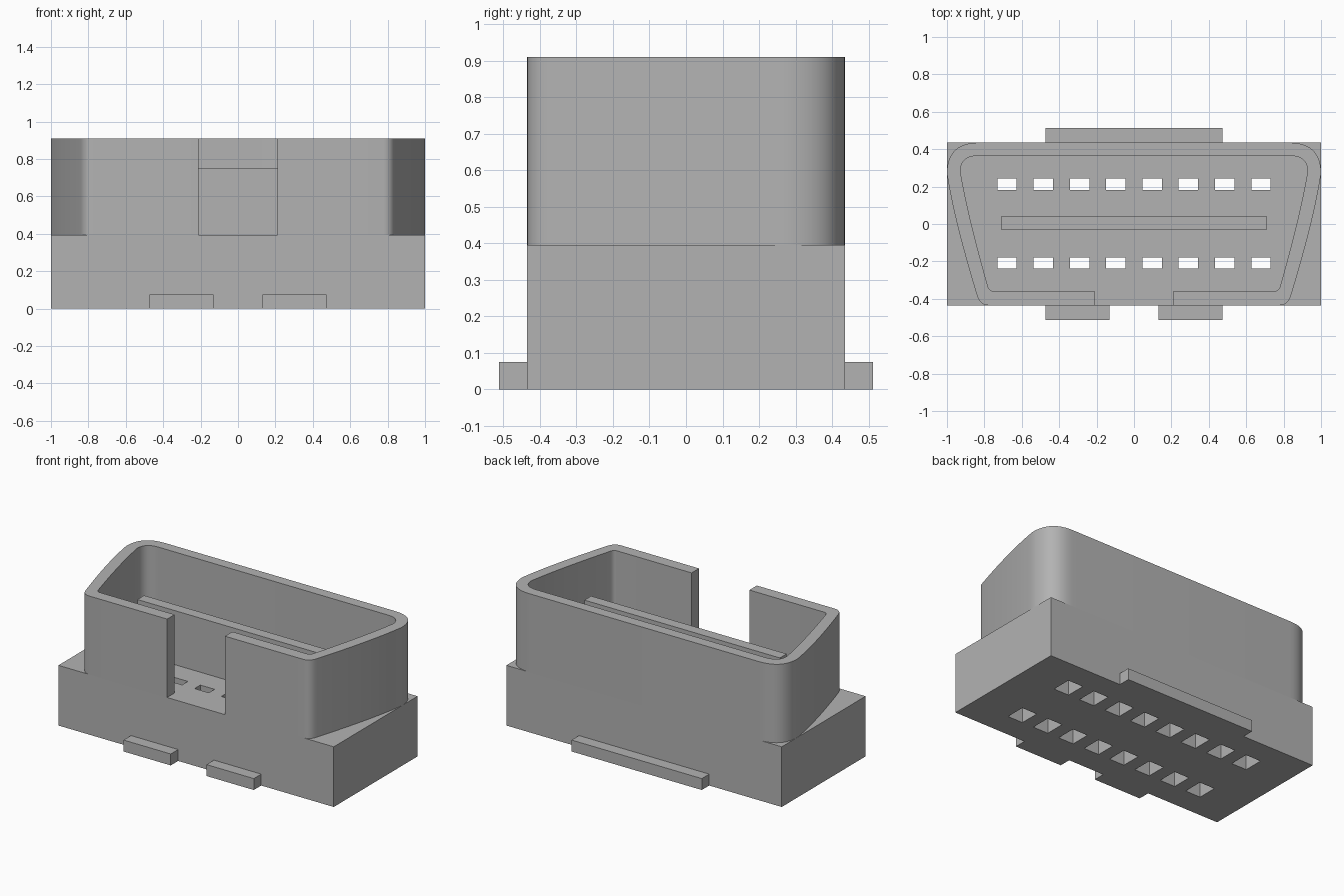
import bpy
import bmesh
from mathutils import Matrix, Vector

cube = bpy.data.objects.get("Cube")
if cube:
    bpy.data.objects.remove(cube, do_unlink=True)

grey = bpy.data.materials.new("grey plastic")
grey.use_nodes = True
grey.diffuse_color = (0.45, 0.45, 0.45, 1)
grey.node_tree.nodes["Principled BSDF"].inputs["Base Color"].default_value = (0.45, 0.45, 0.45, 1)


def add_object(name, bm):
    bmesh.ops.recalc_face_normals(bm, faces=bm.faces)
    mesh = bpy.data.meshes.new(name)
    bm.to_mesh(mesh)
    bm.free()
    mesh.materials.append(grey)
    obj = bpy.data.objects.new(name, mesh)
    bpy.context.collection.objects.link(obj)
    return obj


def boxes(name, bounds):
    """One object made of boxes, each given by its low and high corner."""
    bm = bmesh.new()
    for low, high in bounds:
        low, high = Vector(low), Vector(high)
        size = Matrix.Diagonal((*(high - low), 1))
        bmesh.ops.create_cube(bm, size=1, matrix=Matrix.Translation((low + high) / 2) @ size)
    return add_object(name, bm)


def bend(a, b, c, steps):
    """Points on a quadratic curve from a to c, pulled towards b."""
    a, b, c = Vector(a), Vector(b), Vector(c)
    ts = [i / steps for i in range(steps + 1)]
    return [a * (1 - t) ** 2 + b * 2 * t * (1 - t) + c * t * t for t in ts]


def mirrored(points):
    return [Vector((-p.x, p.y)) for p in points]


HALF_DEPTH = 0.435
FLOOR = 0.395
TOP = 0.91

# Base block with two rows of stepped terminal holes
base = boxes("base", [((-1, -HALF_DEPTH, 0), (1, HALF_DEPTH, FLOOR))])


def hole_cutter(name, half_x, half_y, low, high):
    centres = [((i - 3.5) * 0.194, y) for i in range(8) for y in (-0.208, 0.212)]
    return boxes(name, [((x - half_x, y - half_y, low), (x + half_x, y + half_y, high))
                        for x, y in centres])


cutters = [hole_cutter("slot_cutter", 0.052, 0.03, 0.25, 0.5),
           hole_cutter("pocket_cutter", 0.055, 0.065, -0.1, 0.32)]
bpy.context.view_layer.objects.active = base
for cutter in cutters:
    cutter.hide_render = True
    mod = base.modifiers.new(cutter.name, "BOOLEAN")
    mod.operation = "DIFFERENCE"
    mod.solver = "EXACT"
    mod.object = cutter
    bpy.ops.object.modifier_apply(modifier=mod.name)
    bpy.data.objects.remove(cutter, do_unlink=True)

# Tapered shroud wall, open at the front notch
outer = [Vector((0.21, -HALF_DEPTH))]
outer += bend((0.775, -HALF_DEPTH), (0.825, -HALF_DEPTH), (0.84, -0.38), 6)
outer += bend((0.84, -0.38), (0.965, 0.03), (1, 0.27), 12)[1:]
outer += bend((1, 0.27), (1, HALF_DEPTH), (0.83, HALF_DEPTH), 12)[1:]

inner = [Vector((0.21, -0.358))]
inner += bend((0.755, -0.358), (0.775, -0.358), (0.782, -0.33), 6)
inner += bend((0.782, -0.33), (0.89, 0.05), (0.928, 0.28), 12)[1:]
inner += bend((0.928, 0.28), (0.928, 0.365), (0.83, 0.365), 10)[1:]

outline = outer + mirrored(outer)[::-1] + mirrored(inner) + inner[::-1]
bm = bmesh.new()
face = bm.faces.new([bm.verts.new((p.x, p.y, FLOOR)) for p in outline])
raised = bmesh.ops.extrude_face_region(bm, geom=[face], use_keep_orig=True)
bmesh.ops.translate(bm, vec=(0, 0, TOP - FLOOR),
                    verts=[v for v in raised["geom"] if isinstance(v, bmesh.types.BMVert)])
shroud = add_object("shroud", bm)
bpy.ops.object.select_all(action="DESELECT")
shroud.select_set(True)
bpy.context.view_layer.objects.active = shroud
bpy.ops.object.shade_smooth_by_angle(angle=0.5)

# Central divider blade
boxes("divider_blade", [((-0.71, -0.03, FLOOR), (0.71, 0.04, 0.75))])

# Clip tabs along the bottom edges
boxes("back_tab", [((-0.473, HALF_DEPTH, 0), (0.473, 0.512, 0.075))])
for side, x in (("right", -0.473), ("left", 0.13)):
    boxes(side + "_front_tab", [((x, -0.512, 0), (x + 0.343, -HALF_DEPTH, 0.075))])
